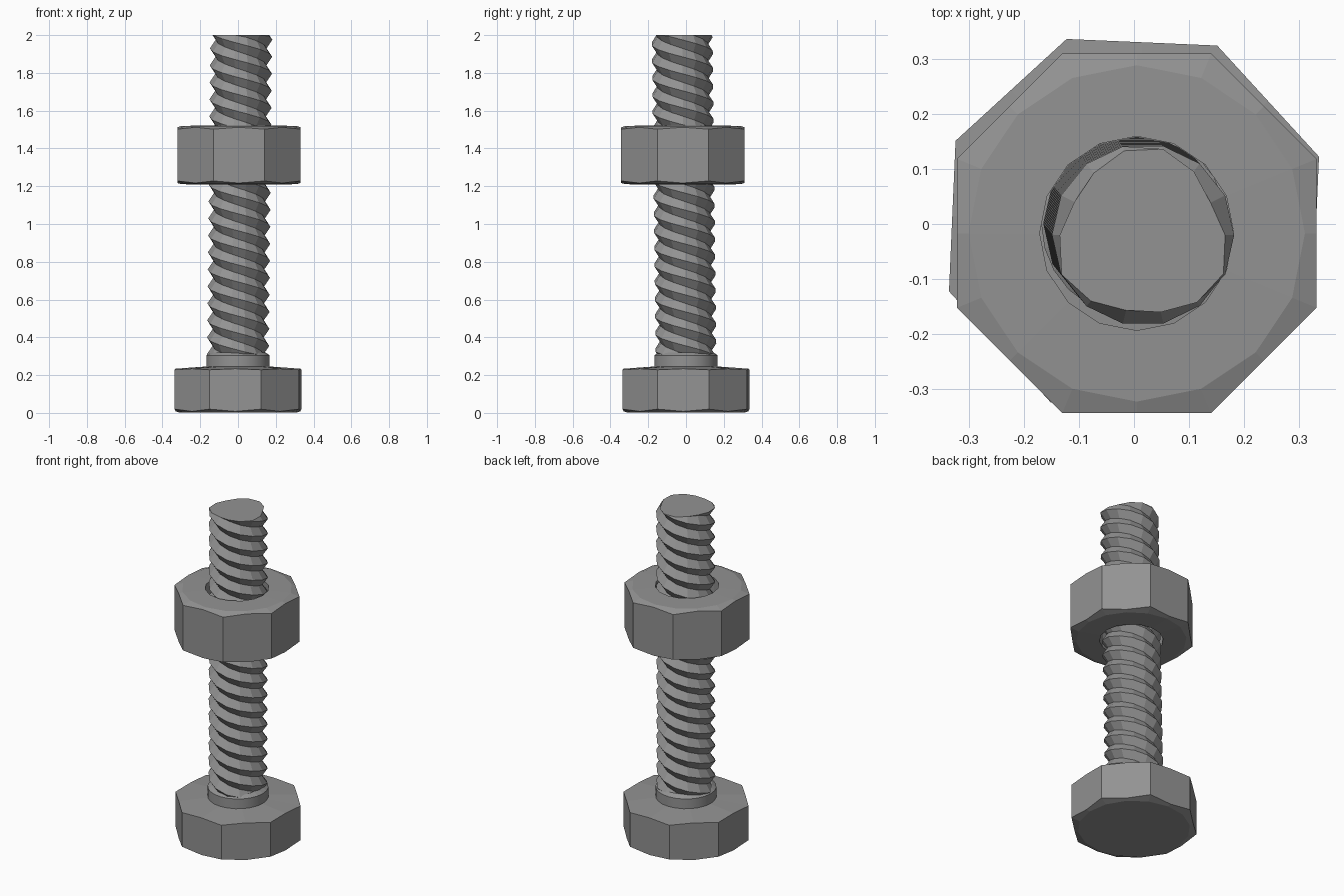
import bpy, bmesh
from math import pi, sin, cos, radians

if "Cube" in bpy.data.objects:
    bpy.data.objects.remove(bpy.data.objects["Cube"])

LEAN_X, LEAN_Y = 0.010, -0.012   # slight lean of the bolt shaft

steel = bpy.data.materials.new("dark_steel")
steel.diffuse_color = (0.29, 0.29, 0.29, 1)
steel.use_nodes = True
steel.node_tree.nodes["Principled BSDF"].inputs["Base Color"].default_value = steel.diffuse_color


def make_object(name, bm):
    bmesh.ops.remove_doubles(bm, verts=bm.verts, dist=1e-5)
    bmesh.ops.recalc_face_normals(bm, faces=bm.faces)
    mesh = bpy.data.meshes.new(name)
    bm.to_mesh(mesh)
    bm.free()
    mesh.materials.append(steel)
    ob = bpy.data.objects.new(name, mesh)
    bpy.context.collection.objects.link(ob)
    return ob


def lathe(name, sides, profile, turn=0.0, cx=0.0, cy=0.0, closed=False):
    # each profile row: corner radius, corner z, mid-side radius, mid-side z
    bm = bmesh.new()
    rings = []
    for row in profile:
        loop = []
        for i in range(sides * 2):
            r, z = row[:2] if i % 2 == 0 else row[2:]
            a = turn + pi * i / sides
            loop.append(bm.verts.new((cx + r * cos(a), cy + r * sin(a), z)))
        rings.append(loop)
    pairs = list(zip(rings, rings[1:]))
    if closed:
        pairs.append((rings[-1], rings[0]))
    else:
        bm.faces.new(rings[0])
        bm.faces.new(rings[-1])
    n = sides * 2
    for a, b in pairs:
        for i in range(n):
            bm.faces.new((a[i], a[(i + 1) % n], b[(i + 1) % n], b[i]))
    # merge the coplanar halves of each side
    bmesh.ops.dissolve_limit(bm, angle_limit=radians(0.5), verts=bm.verts, edges=bm.edges)
    return make_object(name, bm)


def rnd(r, z):
    return (r, z, r, z)


def octa(r, z_corner, z_mid):
    return (r, z_corner, r * cos(pi / 8), z_mid)


def threaded_shaft(name, z0, z1, pitch, starts, crest, root, sides):
    # left-handed multi-start V thread, trimmed flat at both ends
    bm = bmesh.new()
    lead = pitch * starts
    steps = int(2 * (z1 - z0 + 2 * lead) / pitch) + 2

    def radius(z, turn):
        t = ((z - z0 + lead * turn) / pitch) % 1.0
        return root + (crest - root) * (1 - abs(2 * t - 1))

    def column(i):
        turn = i / sides
        a = 2 * pi * turn
        col = []
        for k in range(-2 * starts, steps):
            z = min(z1, max(z0, z0 + k * pitch / 2 - lead * turn))
            r = radius(z, turn)
            col.append(bm.verts.new((r * cos(a) + LEAN_X * (z - z0),
                                     r * sin(a) + LEAN_Y * (z - z0), z)))
        return col

    cols = [column(i) for i in range(sides + 1)]
    for a, b in zip(cols, cols[1:]):
        for k in range(len(a) - 1):
            bm.faces.new((a[k], b[k], b[k + 1], a[k + 1]))
    # end caps
    for row, z in ((0, z0), (-1, z1)):
        c = bm.verts.new((LEAN_X * (z - z0), LEAN_Y * (z - z0), z))
        for a, b in zip(cols, cols[1:]):
            bm.faces.new((a[row], b[row], c))
    bmesh.ops.dissolve_degenerate(bm, edges=bm.edges, dist=1e-5)
    return make_object(name, bm)


# octagonal bolt head, corners chamfered underneath, sloped top
lathe("bolt_head", 8, [rnd(0.31, 0.002), octa(0.357, 0.02, 0.008),
                       octa(0.357, 0.228, 0.234), rnd(0.165, 0.246)],
      turn=radians(22.5 - 2.5))

# plain collar between head and thread
collar = lathe("bolt_collar", 12, [rnd(0.168, 0.23), rnd(0.168, 0.305), rnd(0.145, 0.32)])
for p in collar.data.polygons:
    p.use_smooth = abs(p.normal.z) < 0.3

# threaded shaft
threaded_shaft("bolt_thread", 0.31, 2.0, 0.09, 3, 0.165, 0.135, 14)

# octagonal nut: rims chamfered at the corners, round through hole
NX, NY = 0.005, -0.017
lathe("nut", 8, [rnd(0.176, 1.208), rnd(0.305, 1.211), octa(0.353, 1.228, 1.217),
                 octa(0.353, 1.502, 1.512), rnd(0.305, 1.519), rnd(0.176, 1.522)],
      turn=radians(22.5), cx=NX, cy=NY, closed=True)
